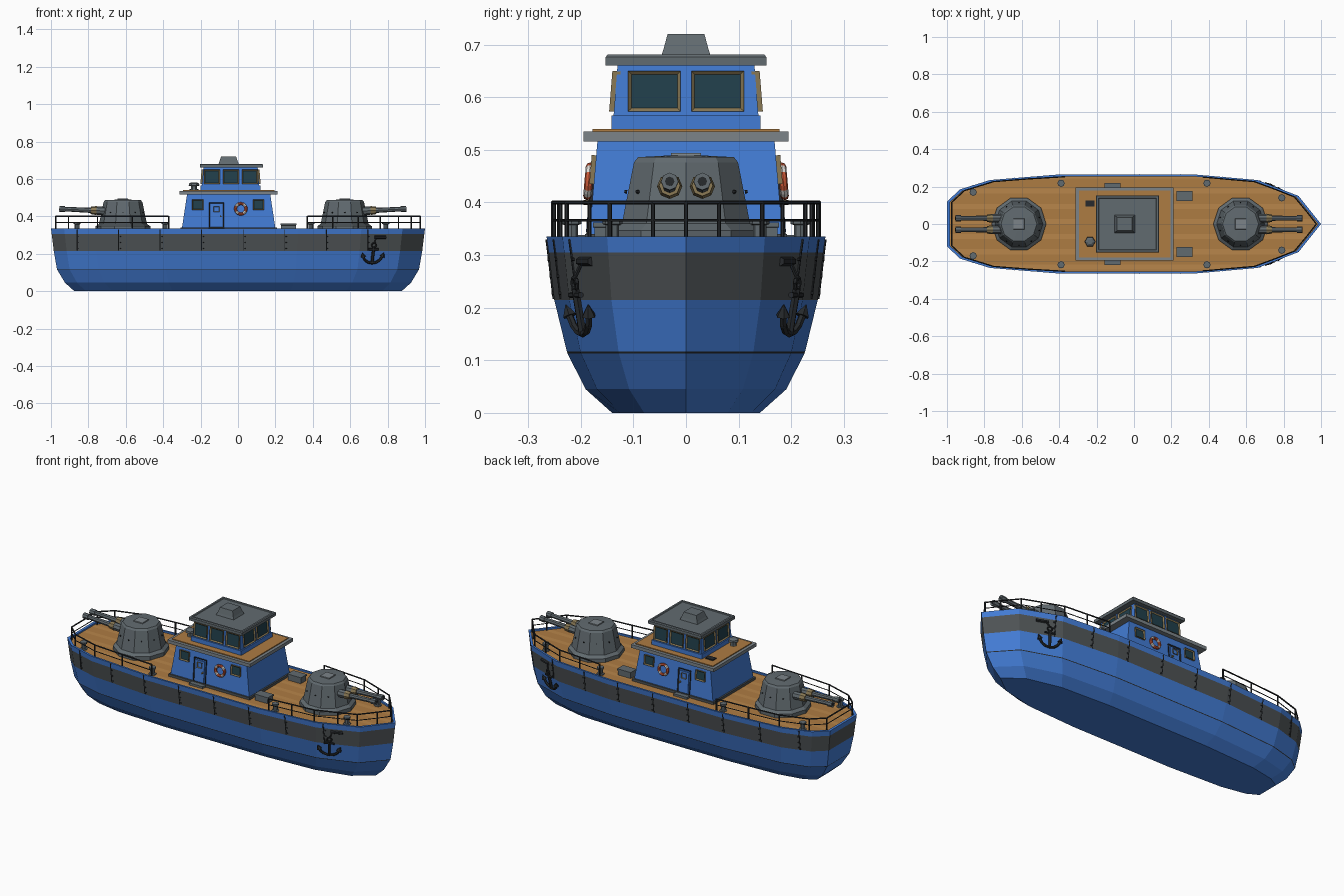
import bpy, bmesh, math
from mathutils import Matrix, Vector

if "Cube" in bpy.data.objects:
    bpy.data.objects.remove(bpy.data.objects["Cube"])

def mat(name, r, g, b):
    m = bpy.data.materials.new(name)
    m.diffuse_color = (r, g, b, 1)
    m.use_nodes = True
    m.node_tree.nodes["Principled BSDF"].inputs["Base Color"].default_value = m.diffuse_color
    return m

BLUE = mat("blue", .055, .2, .66)
BAND = mat("band_grey", .075, .085, .09)
STEEL = mat("steel", .12, .145, .16)
TRIM = mat("trim_grey", .2, .23, .25)
DARK = mat("dark", .02, .023, .026)
WOOD = mat("wood", .42, .2, .055)
WOOD2 = mat("wood_light", .48, .24, .07)
GLASS = mat("glass", .015, .05, .07)
BRASS = mat("brass", .25, .19, .09)
RED = mat("red", .6, .1, .04)
WHITE = mat("white", .75, .73, .7)

def finish(name, bm, *mats):
    bmesh.ops.recalc_face_normals(bm, faces=bm.faces)
    me = bpy.data.meshes.new(name)
    bm.to_mesh(me)
    bm.free()
    for m in mats:
        me.materials.append(m)
    ob = bpy.data.objects.new(name, me)
    bpy.context.collection.objects.link(ob)
    return ob

def loft(bm, rings, cap=True):
    """Skin closed rings; returns the side faces ring by ring."""
    vs = [[bm.verts.new(p) for p in r] for r in rings]
    n = len(vs[0])
    out = [[bm.faces.new((a[i], a[(i + 1) % n], b[(i + 1) % n], b[i])) for i in range(n)]
           for a, b in zip(vs, vs[1:])]
    if cap:
        bm.faces.new(vs[0])
        bm.faces.new(vs[-1])
    return out

def block(name, cx, cy, levels, m):
    """Stack of rectangles (half x, half y, z)."""
    bm = bmesh.new()
    loft(bm, [[(cx + a * hx, cy + b * hy, z) for a, b in ((-1, -1), (1, -1), (1, 1), (-1, 1))]
              for hx, hy, z in levels])
    return finish(name, bm, m)

def lathe(name, cx, cy, profile, n, m):
    bm = bmesh.new()
    loft(bm, [[(cx + r * math.cos(2 * math.pi * i / n), cy + r * math.sin(2 * math.pi * i / n), z)
               for i in range(n)] for r, z in profile])
    return finish(name, bm, m)

def rods(name, segs, m, n=6):
    """Cylinders (start, end, r1, r2) joined in one object."""
    bm = bmesh.new()
    for a, b, r1, r2 in segs:
        a, b = Vector(a), Vector(b)
        d = b - a
        mx = Matrix.Translation((a + b) / 2) @ d.to_track_quat('Z', 'Y').to_matrix().to_4x4()
        bmesh.ops.create_cone(bm, cap_ends=True, segments=n, radius1=r1, radius2=r2,
                              depth=d.length, matrix=mx)
    return finish(name, bm, m)

def path(pts, r):
    return [(a, b, r, r) for a, b in zip(pts, pts[1:])]

def panel(name, loc, yaw, tilt, w, h, d, m, border=0, m2=None):
    """Wall plate facing local -y, with an optional recessed pane."""
    bm = bmesh.new()
    bmesh.ops.create_cube(bm, size=1, matrix=Matrix.Diagonal((w, d, h, 1)))
    bm.normal_update()
    if border:
        f = min(bm.faces, key=lambda f: f.calc_center_median().y)
        bmesh.ops.inset_region(bm, faces=[f], thickness=border)
        f.material_index = 1
        bmesh.ops.translate(bm, verts=f.verts, vec=(0, d * .4, 0))
    bm.transform(Matrix.Translation(loc) @ Matrix.Rotation(yaw, 4, 'Z') @ Matrix.Rotation(-tilt, 4, 'X'))
    return finish(name, bm, m, m2 or m)

# Hull: one deck outline scaled through several heights
SIDE = [(-1, .12), (-.93, .185), (-.77, .235), (-.4, .265), (.32, .265), (.66, .235), (.88, .15), (1, 0)]
RING = SIDE + [(x, -y) for x, y in SIDE[-2::-1]]
LEVELS = [(0, .875, .53), (.045, .925, .72), (.113, .966, .85), (.117, .968, .855),
          (.215, .985, .945), (.305, .996, .985), (.335, 1, 1)]

def ring(z, sx, sy):
    return [(x * sx, y * sy, z) for x, y in RING]

def hull_pt(x, z, s, off=0):
    """Point on the hull side at x, z, pushed outward."""
    for (z0, a0, b0), (z1, a1, b1) in zip(LEVELS, LEVELS[1:]):
        if z0 <= z <= z1:
            t = (z - z0) / (z1 - z0)
            sx, sy = a0 + t * (a1 - a0), b0 + t * (b1 - b0)
    for (x0, y0), (x1, y1) in zip(SIDE, SIDE[1:]):
        if x0 <= x / sx <= x1:
            y = y0 + (x / sx - x0) / (x1 - x0) * (y1 - y0)
    return Vector((x, s * (y * sy + off), z))

bm = bmesh.new()
strips = loft(bm, [ring(*l) for l in LEVELS] + [ring(.335, .985, .96), ring(.318, .985, .96)])
for i, k in ((2, 2), (4, 1)):
    for f in strips[i]:
        f.material_index = k
finish("hull", bm, BLUE, BAND, DARK)

# Planked deck
bm = bmesh.new()
bm.faces.new([bm.verts.new(p) for p in ring(.326, .987, .965)])
for i in range(-9, 10):
    bmesh.ops.bisect_plane(bm, geom=bm.verts[:] + bm.edges[:] + bm.faces[:],
                           plane_co=(0, i * .027, 0), plane_no=(0, 1, 0))
for f in bm.faces:
    f.material_index = int(math.floor(f.calc_center_median().y / .027)) % 3 == 0
finish("deck", bm, WOOD, WOOD2)

# Railings at stern and bow
aft = [(-.38, .262), (-.58, .25)] + SIDE[2::-1]
aft += [(x, -y) for x, y in aft[::-1]]
fore = [(.38, .26), (.52, .247), (.66, .235), (.78, .19), (.88, .15), (.95, .065), (1, 0)]
fore += [(x, -y) for x, y in fore[-2::-1]]
for name, pts in (("aft_railing", aft), ("fore_railing", fore)):
    at = lambda z: [(x * .975, y * .965, z) for x, y in pts]
    segs = path(at(.4), .004) + path(at(.366), .0025)
    segs += [(a, b, .004, .004) for a, b in zip(at(.32), at(.402))]
    rods(name, segs, DARK)

# Gun turrets
for tag, cx, d, tip in (("fore", .57, 1, .9), ("aft", -.615, -1, .955)):
    lathe(tag + "_turret", cx, 0, [(.146, .325), (.146, .347), (.132, .357), (.128, .36), (.104, .476),
                                   (.096, .486), (.04, .489)], 10, STEEL)
    block(tag + "_turret_hatch", cx, 0, [(.03, .03, .485), (.028, .028, .494)], TRIM)
    for s in (-1, 1):
        y, x0 = s * .031, cx + d * .085
        p = lambda t: (x0 + (d * tip - x0) * t, y, .428 + .012 * t)
        rods(tag + "_gun_barrel", [(p(0), p(.25), .022, .022), (p(.3), p(.9), .014, .012),
                                   (p(.88), p(1), .0165, .0165)], STEEL, 8)
        rods(tag + "_gun_collar", [(p(.22), p(.34), .024, .02)], BRASS, 8)
        rods(tag + "_gun_bore", [(p(.99), p(1.003), .009, .009)], DARK, 8)
    rods(tag + "_turret_rivets", [((cx + .112 * math.cos(a), .112 * math.sin(a), .42),
         (cx + .117 * math.cos(a), .117 * math.sin(a), .421), .004, .003)
         for a in [math.pi * (i + .5) / 5 for i in range(10)]], DARK)

# Deckhouse and wheelhouse
CX = -.05
block("deckhouse_plinth", CX, 0, [(.258, .192, .322), (.258, .192, .34)], BAND)
block("deckhouse", CX, 0, [(.25, .184, .335), (.222, .168, .52)], BLUE)
block("deckhouse_roof", CX, 0, [(.262, .195, .516), (.262, .195, .535)], TRIM)
block("roof_planks", CX, 0, [(.245, .178, .53), (.245, .178, .54)], WOOD)
CW = -.04
block("wheelhouse_base", CW, 0, [(.16, .142, .538), (.16, .142, .565)], BLUE)
block("wheelhouse", CW, 0, [(.153, .138, .56), (.145, .13, .662)], BLUE)
block("wheelhouse_roof", -.035, 0, [(.169, .153, .66), (.169, .153, .676), (.165, .149, .681),
                                    (.155, .139, .681), (.152, .136, .677)], STEEL)
block("roof_housing", -.05, 0, [(.056, .048, .676), (.05, .043, .69), (.04, .035, .72)], STEEL)

# Wheelhouse windows
for yaw, x in ((math.pi / 2, CW + .15), (-math.pi / 2, CW - .15)):
    for y in (-.06, .06):
        panel("wheelhouse_window", (x, y, .611), yaw, .08, .1, .077, .016, BRASS, .009, GLASS)
for s in (-1, 1):
    yaw = 0 if s < 0 else math.pi
    for x in (-.14, -.038, .064):
        panel("side_window", (x, s * .135, .611), yaw, .08, .085, .077, .016, BRASS, .009, GLASS)
    # Deckhouse windows, door, step and lifebuoy
    for x in (-.215, .11):
        panel("deckhouse_window", (x, s * .1735, .462), yaw, .086, .06, .055, .016, BRASS, .008, GLASS)
    panel("door_frame", (-.115, s * .178, .405), yaw, .086, .078, .135, .012, DARK, .007, BLUE)
    panel("door", (-.115, s * .179, .402), yaw, .086, .058, .118, .012, BLUE)
    panel("door_window", (-.115, s * .177, .437), yaw, .086, .03, .03, .02, BRASS, .006, GLASS)
    rods("door_handle", [((-.093, s * .182, .4), (-.093, s * .195, .4), .005, .005)], BRASS)
    block("door_step", -.115, s * .204, [(.043, .014, .322), (.043, .014, .338)], STEEL)
    bpy.ops.mesh.primitive_torus_add(major_segments=24, minor_segments=8, major_radius=.028,
        minor_radius=.008, location=(.015, s * .185, .44), rotation=(math.pi / 2 + s * .086, 0, 0))
    buoy = bpy.context.object
    buoy.name = "lifebuoy"
    buoy.data.materials.append(RED)
    buoy.data.materials.append(WHITE)
    for p in buoy.data.polygons:
        a = math.degrees(math.atan2(p.center.y, p.center.x)) % 90
        p.material_index = 30 < a < 60
    # Deck fittings
    block("deck_locker", .27, s * .15, [(.04, .024, .322), (.04, .024, .352), (.043, .027, .353),
                                        (.043, .027, .362)], STEEL)
    for x, y in ((-.86, .17), (-.39, .218), (.39, .218), (.79, .14)):
        lathe("bollard", x, s * y, [(.02, .322), (.02, .33), (.013, .332), (.013, .357),
                                    (.019, .359), (.019, .368)], 8, STEEL)
    # Plate seams with rivets on the hull band
    segs = []
    for i in range(8):
        x = -.86 + .222 * i
        segs += path([hull_pt(x, z, s) for z in (.217, .305, .33)], .003)
        segs += [(hull_pt(x + .008, z, s, -.002), hull_pt(x + .008, z, s, .004), .004, .003)
                 for z in (.228, .26, .292)]
    rods("hull_seams", segs, DARK)
    # Anchor hanging from a hawse slot
    rods("hawse_slot", path([hull_pt(.73, .288, s), hull_pt(.79, .288, s)], .009), DARK)
    A = lambda u, v: hull_pt(.722 + u + v * .12, .2 + v, s, .014)
    arc = [A(.052 * math.sin(t), -.004 - .046 * math.cos(t)) for t in [math.radians(i * 25) for i in range(-3, 4)]]
    eye = [A(.012 * math.sin(i * math.pi / 4), .046 + .012 * math.cos(i * math.pi / 4)) for i in range(9)]
    segs = path([A(0, -.05), A(0, .036)], .008) + path([A(-.026, .024), A(.026, .024)], .006)
    segs += path(arc, .007) + path(eye, .004)
    segs += [(arc[0], A(-.058, .006), .014, .001), (arc[-1], A(.058, .006), .014, .001)]
    segs += path([A(0, .055), hull_pt(.74, .288, s)], .004)
    rods("anchor", segs, DARK)

# Roof ventilator and hatch
lathe("ventilator", -.235, -.095, [(.02, .535), (.016, .545), (.016, .562), (.029, .564),
                                   (.027, .575), (.015, .582)], 6, STEEL)
block("roof_hatch", -.235, .11, [(.024, .016, .535), (.024, .016, .546)], DARK)
